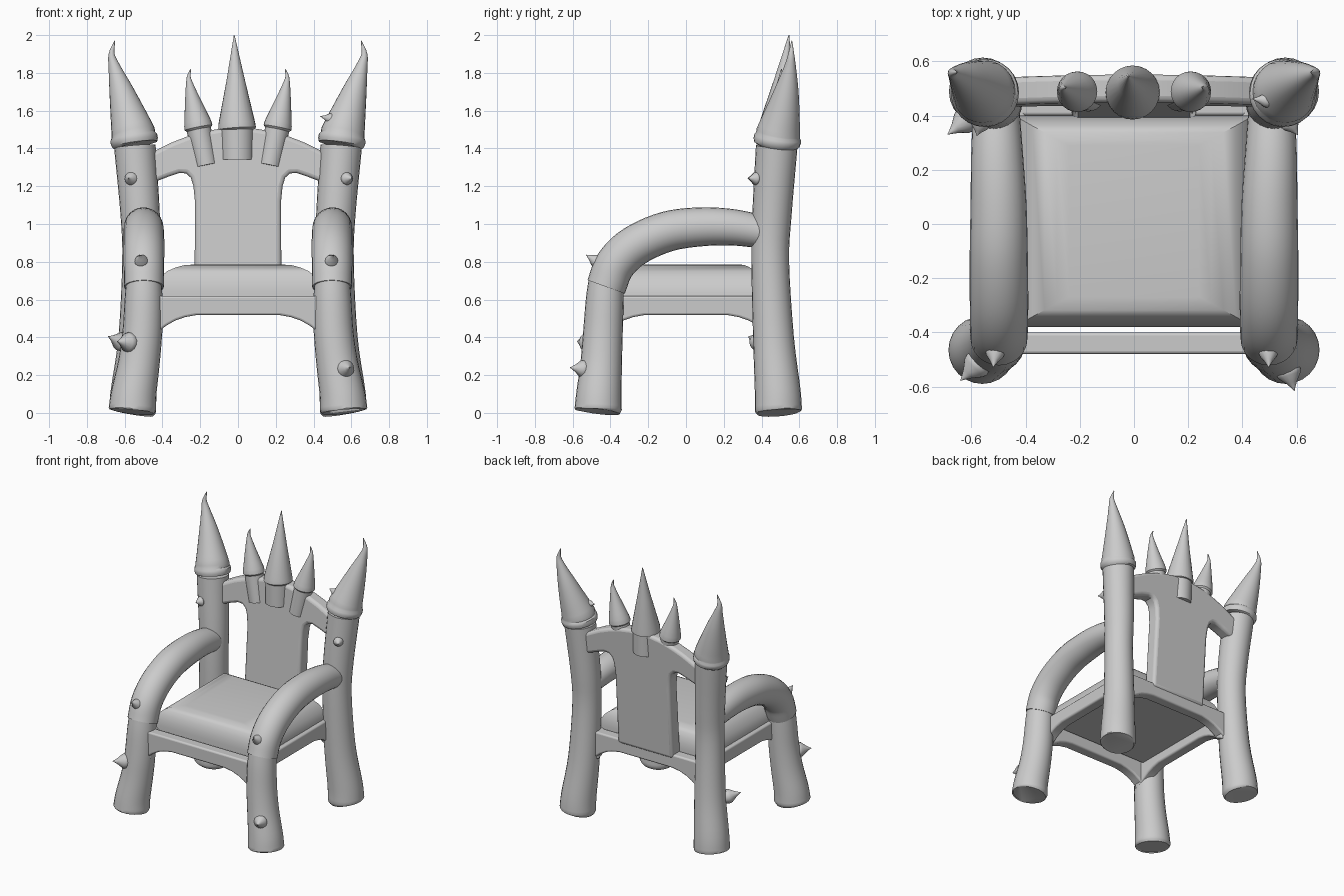
import bpy, bmesh, math
from mathutils import Vector

if "Cube" in bpy.data.objects:
    bpy.data.objects.remove(bpy.data.objects["Cube"])


def finish(name, bm, bevel=0, angle=35):
    bmesh.ops.recalc_face_normals(bm, faces=bm.faces)
    me = bpy.data.meshes.new(name)
    bm.to_mesh(me)
    bm.free()
    ob = bpy.data.objects.new(name, me)
    bpy.context.collection.objects.link(ob)
    bpy.ops.object.select_all(action='DESELECT')
    ob.select_set(True)
    bpy.context.view_layer.objects.active = ob
    bpy.ops.object.shade_smooth_by_angle(angle=math.radians(angle))
    if bevel:
        m = ob.modifiers.new("Bevel", 'BEVEL')
        m.width, m.segments, m.limit_method = bevel, 3, 'ANGLE'
        m.angle_limit = math.radians(50)
    return ob


def skin(bm, rings):
    """Bridge successive vertex rings and cap both ends."""
    n = len(rings[0])
    for a, b in zip(rings, rings[1:]):
        for i in range(n):
            bm.faces.new((a[i], a[(i + 1) % n], b[(i + 1) % n], b[i]))
    bm.faces.new(rings[0])
    bm.faces.new(rings[-1])


def smooth_path(pts, steps=5):
    """Catmull-Rom through (x, y, z, radius) points."""
    P = [Vector(p) for p in pts]
    P = [2 * P[0] - P[1]] + P + [2 * P[-1] - P[-2]]
    out = []
    for a, b, c, d in zip(P, P[1:], P[2:], P[3:]):
        for k in range(steps):
            t = k / steps
            out.append(0.5 * (2 * b + (c - a) * t + (2 * a - 5 * b + 4 * c - d) * t * t
                              + (3 * b - a - 3 * c + d) * t ** 3))
    return out + [P[-2]]


def tube(name, pts, sx=1, sides=24):
    """Round tube along (x, y, z, radius) points; sx=-1 mirrors it."""
    bm = bmesh.new()
    C = [Vector((p[0] * sx, p[1], p[2])) for p in pts]
    axis = (C[-1] - C[0]).normalized()
    ref = Vector((0, 0, 1)) if abs(axis.x) > 0.7 else Vector((1, 0, 0))
    rings = []
    for i, c in enumerate(C):
        t = (C[min(i + 1, len(C) - 1)] - C[max(i - 1, 0)]).normalized()
        u = (ref - ref.dot(t) * t).normalized()
        v = t.cross(u)
        rings.append([bm.verts.new(c + pts[i][3] * (u * math.cos(a) + v * math.sin(a)))
                      for a in (2 * math.pi * k / sides for k in range(sides))])
    skin(bm, rings)
    return finish(name, bm)


def spike(name, base, tip, r):
    """Thorn with a rounded root and a pointed end."""
    b, t = Vector(base), Vector(tip)
    prof = [(-0.3, 0.6), (0, 0.9), (0.2, 1), (0.35, 0.9), (0.65, 0.42), (0.88, 0.14), (1, 0.02)]
    tube(name, [(*(b.lerp(t, k)), r * f) for k, f in prof], sides=14)


def prism(name, outline, y0, y1, shear=0, bevel=0.012):
    """Extrude an x-z outline along y, leaning back with height."""
    bm = bmesh.new()
    rings = [[bm.verts.new((x, y + shear * z, z)) for x, z in outline] for y in (y0, y1)]
    skin(bm, rings)
    return finish(name, bm, bevel)


# posts, legs and arms, mirrored left/right
post = smooth_path([(.558, .489, .018, .125), (.552, .485, .12, .121), (.525, .463, .4, .108),
                    (.513, .446, .8, .1), (.518, .455, 1.05, .104), (.546, .48, 1.41, .11)], 4)
cap = [(.547, .481, 1.422, .121), (.549, .483, 1.44, .126), (.552, .485, 1.458, .125), (.554, .487, 1.47, .117)]
cone = smooth_path([(.556, .489, 1.485, .117), (.588, .513, 1.6, .09), (.622, .535, 1.72, .061),
                    (.654, .551, 1.83, .032), (.669, .557, 1.9, .016), (.652, .56, 1.97, .002)], 4)
leg = smooth_path([(.56, -.465, .02, .125), (.552, -.461, .1, .12), (.525, -.449, .26, .11),
                   (.507, -.44, .42, .105), (.5, -.43, .6, .1), (.498, -.42, .72, .092)], 4)
arm = smooth_path([(.498, -.423, .667, .105), (.498, -.375, .785, .107), (.498, -.27, .885, .108),
                   (.499, -.1, .96, .107), (.5, .08, .985, .103), (.505, .25, .982, .096),
                   (.508, .42, .955, .086)], 5)
for side, s in (("left", -1), ("right", 1)):
    tube("back_post_" + side, [(.56, .49, 0, .112), (.559, .4895, .006, .121)] + post, s)
    tube("post_spire_" + side, [(.5455, .48, 1.415, .108)] + cap + cone, s)
    tube("front_leg_" + side, [(.561, -.4655, .008, .115), (.5605, -.465, .012, .121)] + leg, s)
    tube("armrest_" + side, arm, s)
    # small crown turrets
    turret = [(.168, .475, 1.31, .06), (.207, .487, 1.5, .065), (.209, .488, 1.51, .075), (.213, .489, 1.53, .073)]
    turret += smooth_path([(.216, .49, 1.545, .07), (.241, .495, 1.66, .04), (.258, .5, 1.75, .017),
                           (.26, .502, 1.785, .009), (.25, .505, 1.82, .002)], 3)
    tube("small_turret_" + side, turret, s)

# central turret
tube("center_turret", [(-.003, .482, 1.34, .087), (-.004, .485, 1.5, .089), (-.005, .485, 1.505, .1),
                       (-.006, .487, 1.53, .098), (-.012, .515, 1.76, .049), (-.02, .545, 2.0, .002)])

# seat frame: four arched rails
half = [(.47, .41), (.42, .43), (.38, .462), (.33, .49), (.28, .507), (.22, .518)]
rail = [(-.47, .62)] + [(-x, z) for x, z in half] + half[::-1] + [(.47, .62)]
for i, n in enumerate(("front", "right", "back", "left")):
    ob = prism("seat_rail_" + n, rail, -.48, -.4)
    ob.rotation_euler.z = i * math.pi / 2

# padded seat
bm = bmesh.new()
rings = []
for hx, hy, z in ((.45, .39, .585), (.45, .39, .64), (.435, .385, .68), (.41, .372, .72), (.375, .352, .75),
                  (.33, .328, .77), (.285, .302, .782), (.24, .28, .785)):
    rings.append([bm.verts.new((x * hx, .01 + y * hy, z)) for x, y in ((-1, -1), (1, -1), (1, 1), (-1, 1))])
skin(bm, rings)
finish("seat_cushion", bm)

# backrest panel flaring into the top arch
half = [(.23, .59), (.228, 1.12), (.236, 1.2), (.25, 1.245), (.275, 1.268), (.31, 1.27), (.37, 1.25), (.5, 1.2),
        (.5, 1.355), (.43, 1.392), (.35, 1.432), (.27, 1.463), (.18, 1.49), (.09, 1.505)]
outline = half + [(0, 1.51)] + [(-x, z) for x, z in half[::-1]]
prism("backrest", outline, .345, .447, .07, .022)

# thorns
for n, b, t, r in (
        ("post_thorn_left", (-.565, .375, 1.24), (-.58, .325, 1.243), .034),
        ("post_thorn_right", (.57, .38, 1.24), (.605, .328, 1.243), .034),
        ("spire_thorn", (.505, .455, 1.555), (.435, .462, 1.57), .028),
        ("arm_thorn_left", (-.51, -.46, .795), (-.52, -.53, .837), .036),
        ("arm_thorn_right", (.495, -.46, .795), (.497, -.53, .837), .036),
        ("leg_thorn_left", (-.565, -.505, .372), (-.64, -.578, .378), .054),
        ("leg_thorn_right", (.565, -.53, .232), (.592, -.615, .24), .047),
        ("rear_leg_thorn", (-.605, .395, .37), (-.688, .33, .405), .05)):
    spike(n, b, t, r)
